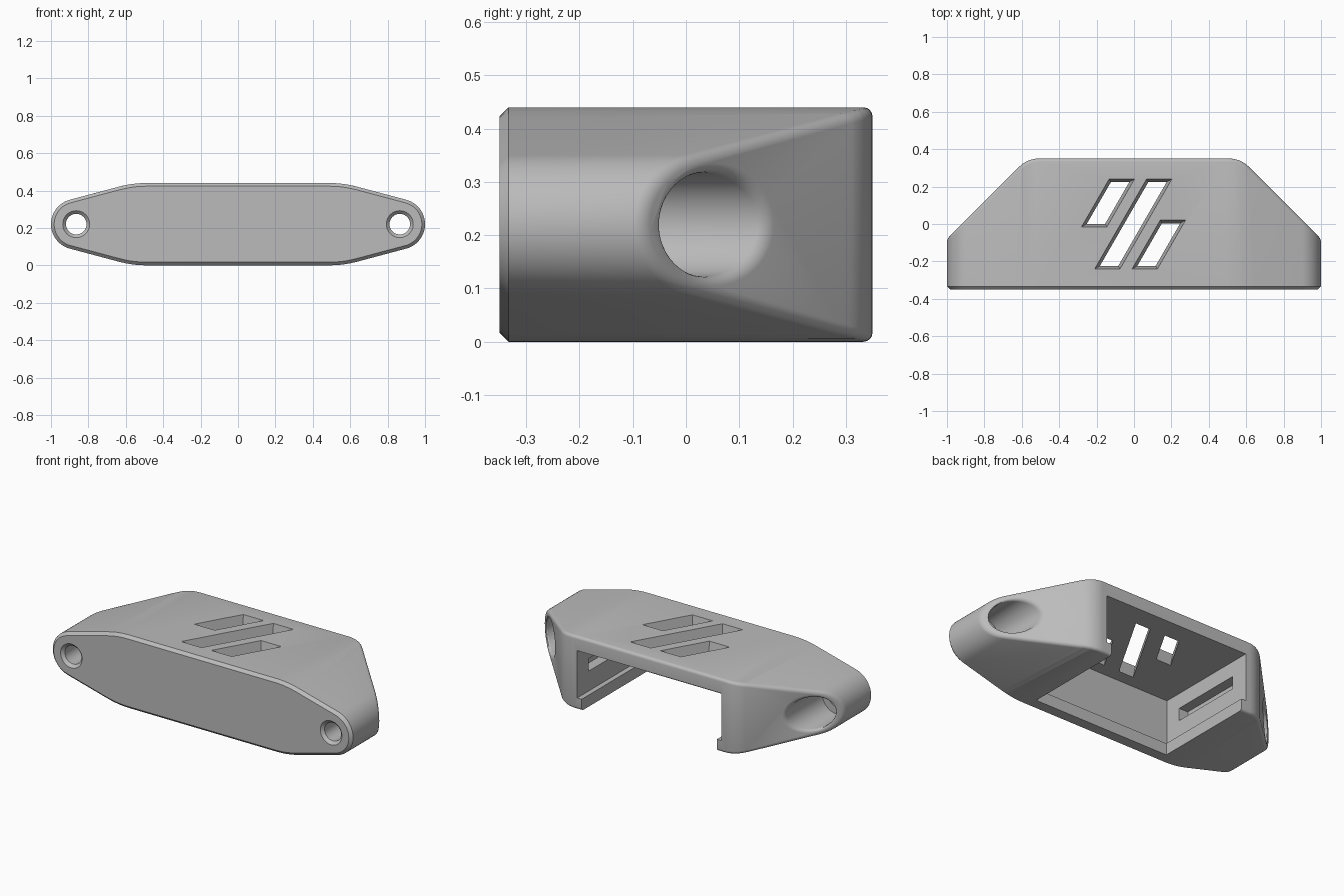
import bpy, bmesh, math
from mathutils import Vector

cube = bpy.data.objects.get("Cube")
if cube:
    bpy.data.objects.remove(cube, do_unlink=True)


def loft(name, rings):
    """Closed solid through rings that have equal point counts."""
    bm = bmesh.new()
    loops = [[bm.verts.new(p) for p in ring] for ring in rings]
    n = len(loops[0])
    for a, b in zip(loops, loops[1:]):
        for i in range(n):
            j = (i + 1) % n
            bm.faces.new((a[i], a[j], b[j], b[i]))
    bm.faces.new(loops[0])
    bm.faces.new(loops[-1])
    bmesh.ops.recalc_face_normals(bm, faces=bm.faces)
    mesh = bpy.data.meshes.new(name)
    bm.to_mesh(mesh)
    bm.free()
    ob = bpy.data.objects.new(name, mesh)
    bpy.context.collection.objects.link(ob)
    return ob


def arc(cx, cy, r, start, end, steps):
    angles = [math.radians(start + (end - start) * i / steps) for i in range(steps + 1)]
    return [(cx + r * math.cos(a), cy + r * math.sin(a)) for a in angles]


def box(name, half_x, y0, y1, z0, z1):
    base = [(-half_x, y0), (half_x, y0), (half_x, y1), (-half_x, y1)]
    return loft(name, [[(x, y, z) for x, y in base] for z in (z0, z1)])


def combine(ob, tool, operation="DIFFERENCE"):
    tool.hide_render = True
    mod = ob.modifiers.new("cut", "BOOLEAN")
    mod.operation = operation
    mod.solver = "EXACT"
    mod.object = tool
    bpy.ops.object.select_all(action="DESELECT")
    bpy.context.view_layer.objects.active = ob
    ob.select_set(True)
    bpy.ops.object.modifier_apply(modifier=mod.name)
    bpy.data.objects.remove(tool, do_unlink=True)


# Housing: long rounded outline run from front to back
MID = 0.22
right_half = (arc(0.489, MID - 0.35, 0.57, 90, 75, 5)[::1])
tip = arc(0.865, MID, 0.135, 75, -75, 24)
quarter = [(x, z) for x, z in right_half]
half = quarter + tip + [(x, 2 * MID - z) for x, z in reversed(quarter)]
outline = half + [(-x, z) for x, z in reversed(half)]
housing = loft("housing", [[(x, y, z) for x, z in outline] for y in (-0.35, 1)])

# Slanted rear corners
corner = arc(0.508, 0.20, 0.15, 45, 90, 8)
plan = [(1.2, -1), (1.2, -0.28)] + corner
plan += [(-x, y) for x, y in reversed(plan)]
combine(housing, loft("plan_cutter", [[(x, y, z) for x, y in plan] for z in (-1, 1)]),
        "INTERSECT")

# Stepped screw holes, wide at the rear
steps = [(0.055, -0.5), (0.055, -0.2), (0.0975, -0.2), (0.0975, 0.6)]
for side in (-1, 1):
    rings = [[(side * 0.865 + x, y, MID + z) for x, z in arc(0, 0, r, 0, 352.5, 47)]
             for r, y in steps]
    combine(housing, loft("screw_cutter", rings))

# Chamfer the front rims, round the rear rims
bm = bmesh.new()
bm.from_mesh(housing.data)
bmesh.ops.remove_doubles(bm, verts=bm.verts, dist=0.0002)


def rims(test):
    return [e for e in bm.edges
            if len(e.link_faces) == 2 and e.calc_face_angle() > 0.55
            and test(sum((v.co for v in e.verts), Vector()).y / 2)]


bmesh.ops.bevel(bm, geom=rims(lambda y: y < -0.345), offset=0.017, segments=1,
                affect="EDGES", clamp_overlap=False)
bmesh.ops.bevel(bm, geom=rims(lambda y: y > -0.18), offset=0.017, segments=4,
                profile=0.5, affect="EDGES", clamp_overlap=False)
bm.to_mesh(housing.data)
bm.free()

# Cavity open at the rear and below, with a rail along its lower edge
combine(housing, box("cavity_cutter", 0.48, -0.30, 1, 0.07, 0.355))
combine(housing, box("opening_cutter", 0.45, -0.27, 1, -1, 0.08))

# Long catch slots in both end walls
combine(housing, box("catch_cutter", 0.54, -0.2, 0.24, 0.19, 0.265))

# Leaning, tapered openings in the top
LEAN = math.tan(math.radians(30))
for x0, y0, y1 in ((-0.28, -0.015, 0.24), (-0.21, -0.24, 0.24), (-0.01, -0.24, 0.02)):
    rings = []
    for inset, z in ((0.02, 0.335), (-0.004, 0.46)):
        low, high = y0 + inset, y1 - inset
        near, far = x0 + 1.15 * inset, x0 + 0.135 - 1.15 * inset
        rings.append([(near + LEAN * (low - y0), low, z), (far + LEAN * (low - y0), low, z),
                      (far + LEAN * (high - y0), high, z), (near + LEAN * (high - y0), high, z)])
    combine(housing, loft("vent_cutter", rings))

# Plain grey plastic
grey = bpy.data.materials.new("grey_plastic")
grey.use_nodes = True
colour = (0.5, 0.5, 0.5, 1)
grey.diffuse_color = colour
grey.node_tree.nodes["Principled BSDF"].inputs["Base Color"].default_value = colour
housing.data.materials.clear()
housing.data.materials.append(grey)
for face in housing.data.polygons:
    face.material_index = 0
bpy.ops.object.shade_smooth_by_angle(angle=math.radians(30))
